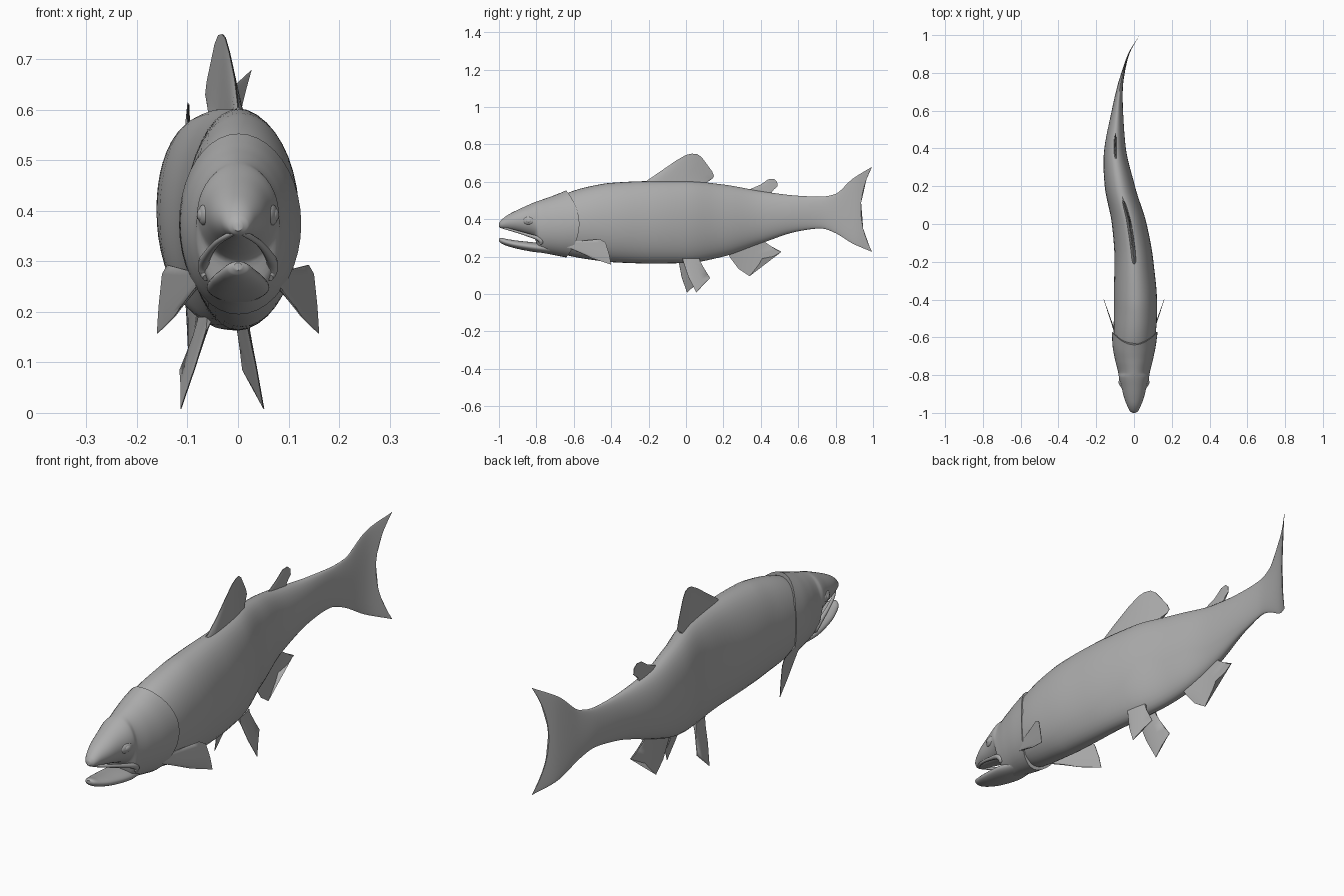
import bpy, bmesh, math
from mathutils import Vector

cube = bpy.data.objects.get("Cube")
if cube:
    bpy.data.objects.remove(cube, do_unlink=True)

# One plain grey for the whole fish
grey = bpy.data.materials.new("plain grey")
grey.use_nodes = True
grey.diffuse_color = (0.42, 0.42, 0.42, 1)
shader = grey.node_tree.nodes["Principled BSDF"]
shader.inputs["Base Color"].default_value = grey.diffuse_color
shader.inputs["Roughness"].default_value = 0.6


def finish(obj, name, angle=40):
    obj.name = obj.data.name = name
    obj.data.materials.append(grey)
    bpy.ops.object.select_all(action="DESELECT")
    obj.select_set(True)
    bpy.context.view_layer.objects.active = obj
    bpy.ops.object.shade_smooth_by_angle(angle=math.radians(angle))
    return obj


def skin(name, rings):
    """Join closed rings of points into one capped surface."""
    bm = bmesh.new()
    loops = [[bm.verts.new(p) for p in ring] for ring in rings]
    n = len(loops[0])
    for a, b in zip(loops, loops[1:]):
        for i in range(n):
            j = (i + 1) % n
            bm.faces.new((a[i], a[j], b[j], b[i]))
    bm.faces.new(loops[0])
    bm.faces.new(loops[-1])
    bmesh.ops.recalc_face_normals(bm, faces=bm.faces)
    mesh = bpy.data.meshes.new(name)
    bm.to_mesh(mesh)
    bm.free()
    obj = bpy.data.objects.new(name, mesh)
    bpy.context.collection.objects.link(obj)
    return finish(obj, name)


def sample(table, y):
    """Smooth, overshoot-free interpolation of table rows by their first value."""
    y = min(max(y, table[0][0]), table[-1][0])
    i = max(k for k in range(len(table) - 1) if table[k][0] <= y)
    a, b = table[i], table[i + 1]
    step = b[0] - a[0]
    t = (y - a[0]) / step

    def rise(k, c):
        return (table[k + 1][c] - table[k][c]) / (table[k + 1][0] - table[k][0])

    def slope(k, c):
        if k == 0 or k == len(table) - 1:
            return rise(min(k, len(table) - 2), c)
        p, q = rise(k - 1, c), rise(k, c)
        return 2 * p * q / (p + q) if p * q > 0 else 0

    out = []
    for c in range(1, len(a)):
        m0, m1 = slope(i, c) * step, slope(i + 1, c) * step
        out.append(a[c] + t * m0 + t * t * (3 * (b[c] - a[c]) - 2 * m0 - m1)
                   + t ** 3 * (2 * (a[c] - b[c]) + m0 + m1))
    return out


# Sideways swimming curve: y, x
SPINE = [(-1, 0), (-.7, 0), (-.45, .008), (-.2, 0), (0, -.025), (.2, -.075),
         (.4, -.1), (.6, -.088), (.72, -.075), (.8, -.058), (.9, -.028), (1, .03)]


def spine(y):
    return sample(SPINE, y)[0]


def loft(name, table, steps=6, sides=40):
    """Rows: y, half width, top, bottom, sweep of the upper and lower rim."""
    ys = [a[0] + (b[0] - a[0]) * k / steps
          for a, b in zip(table, table[1:]) for k in range(steps)] + [table[-1][0]]
    rings = []
    for y in ys:
        w, top, bottom, sweep = sample(table, y)
        ring = []
        for i in range(sides):
            c, s = math.cos(math.tau * i / sides), math.sin(math.tau * i / sides)
            py = y + sweep * s * s
            ring.append((spine(py) + w * c, py, (top + bottom) / 2 + s * (top - bottom) / 2))
        rings.append(ring)
    return skin(name, rings)


# Trunk running into the tail fin
loft("body_and_tail", [
    (-.7, .08, .5, .235, 0), (-.62, .108, .545, .203, 0), (-.5, .114, .578, .182, 0),
    (-.4, .114, .594, .17, 0), (-.2, .103, .603, .163, 0), (0, .092, .603, .165, 0),
    (.2, .08, .585, .2, 0), (.4, .057, .55, .27, 0), (.6, .03, .525, .335, 0),
    (.72, .016, .52, .35, 0), (.8, .009, .535, .325, 0), (.87, .005, .615, .27, .02),
    (.935, .002, .68, .225, .06)])

# Head with gill covers, its rear rim standing proud of the trunk
loft("head", [
    (-1, .008, .378, .36, 0), (-.99, .022, .392, .352, 0), (-.96, .037, .418, .345, 0),
    (-.92, .052, .44, .336, 0), (-.86, .067, .468, .32, 0), (-.81, .08, .49, .3, 0),
    (-.785, .084, .499, .225, 0), (-.72, .1, .518, .213, -.01),
    (-.64, .115, .537, .203, -.04), (-.57, .121, .553, .195, -.07)])

# Lower jaw
loft("lower_jaw", [
    (-1, .008, .297, .283, 0), (-.99, .022, .3, .272, 0), (-.96, .036, .294, .258, 0),
    (-.9, .052, .285, .241, 0), (-.8, .062, .274, .223, 0), (-.72, .05, .262, .216, 0)])


def fin(name, root, edge, place, thick, rows=5):
    """Tapering blade between a straight root and a shaped outer edge."""
    last = len(edge) - 1
    rings = []
    for r in range(rows + 1):
        v = r / rows
        line = [Vector(root[0]).lerp(Vector(root[1]), i / last).lerp(Vector(p), v)
                for i, p in enumerate(edge)]
        half = thick * (1 - v) + .001
        rings.append([place(p.x, p.y, half) for p in line]
                     + [place(p.x, p.y, -half) for p in reversed(line)])
    return skin(name, rings)


def on_spine(y, z, d):
    return (spine(y) + d, y, z)


# Fins on the centre line
fin("dorsal_fin", [(-.22, .59), (.11, .58)],
    [(-.21, .605), (-.13, .66), (-.05, .715), (0, .743), (.03, .75), (.06, .748),
     (.085, .73), (.14, .655), (.15, .63), (.14, .615), (.11, .6)], on_spine, .012)
fin("adipose_fin", [(.33, .545), (.46, .53)],
    [(.335, .557), (.4, .585), (.44, .613), (.47, .615), (.487, .6), (.49, .575), (.46, .555)],
    on_spine, .006)
fin("anal_fin", [(.22, .225), (.42, .29)],
    [(.235, .195), (.28, .135), (.34, .095), (.42, .175), (.51, .225), (.43, .265)],
    on_spine, .007)

# Paired fins
for side, label in ((1, "left"), (-1, "right")):

    def pelvic(y, z, d):
        out = side * (.04 + .26 * (.17 - z)) + d
        return (spine(y) + out, y + .3 * out, z)

    def pectoral(y, z, d):
        return (side * (.085 + .34 * (y + .62)) + d, y, z)

    fin(label + "_pelvic_fin", [(-.03, .19), (.06, .19)],
        [(-.025, .165), (-.005, .09), (.03, .008), (.07, .05), (.11, .085), (.065, .165)],
        pelvic, .005)
    fin(label + "_pectoral_fin", [(-.64, .25), (-.61, .28)],
        [(-.62, .245), (-.5, .19), (-.4, .157), (-.41, .21), (-.43, .275), (-.46, .293),
         (-.55, .285)], pectoral, .004)

    # Eye with a raised pupil
    for part, x, size in (("eye", .066, (.012, .031, .021)), ("pupil", .072, (.009, .017, .013))):
        bpy.ops.mesh.primitive_uv_sphere_add(segments=24, ring_count=12, radius=1)
        ball = bpy.context.object
        ball.location = (side * x, -.842, .392)
        ball.scale = size
        ball.rotation_euler.z = -side * .25
        finish(ball, label + "_" + part)

    # Upper lip bone, curling down past the corner of the mouth
    curve = bpy.data.curves.new(label + "_upper_lip", "CURVE")
    curve.dimensions = "3D"
    curve.bevel_depth = .01
    curve.bevel_resolution = 3
    curve.use_fill_caps = True
    path = curve.splines.new("NURBS")
    points = [(.008, -.985, .356, .5), (.032, -.95, .346, .6), (.05, -.89, .33, .7),
              (.062, -.83, .31, .9), (.07, -.785, .298, 1.2), (.066, -.768, .278, 1.3),
              (.062, -.78, .268, .8)]
    path.points.add(len(points) - 1)
    for point, (x, y, z, size) in zip(path.points, points):
        point.co = (side * x, y, z, 1)
        point.radius = size
    path.order_u = 4
    path.use_endpoint_u = True
    lip = bpy.data.objects.new(label + "_upper_lip", curve)
    bpy.context.collection.objects.link(lip)
    curve.materials.append(grey)
